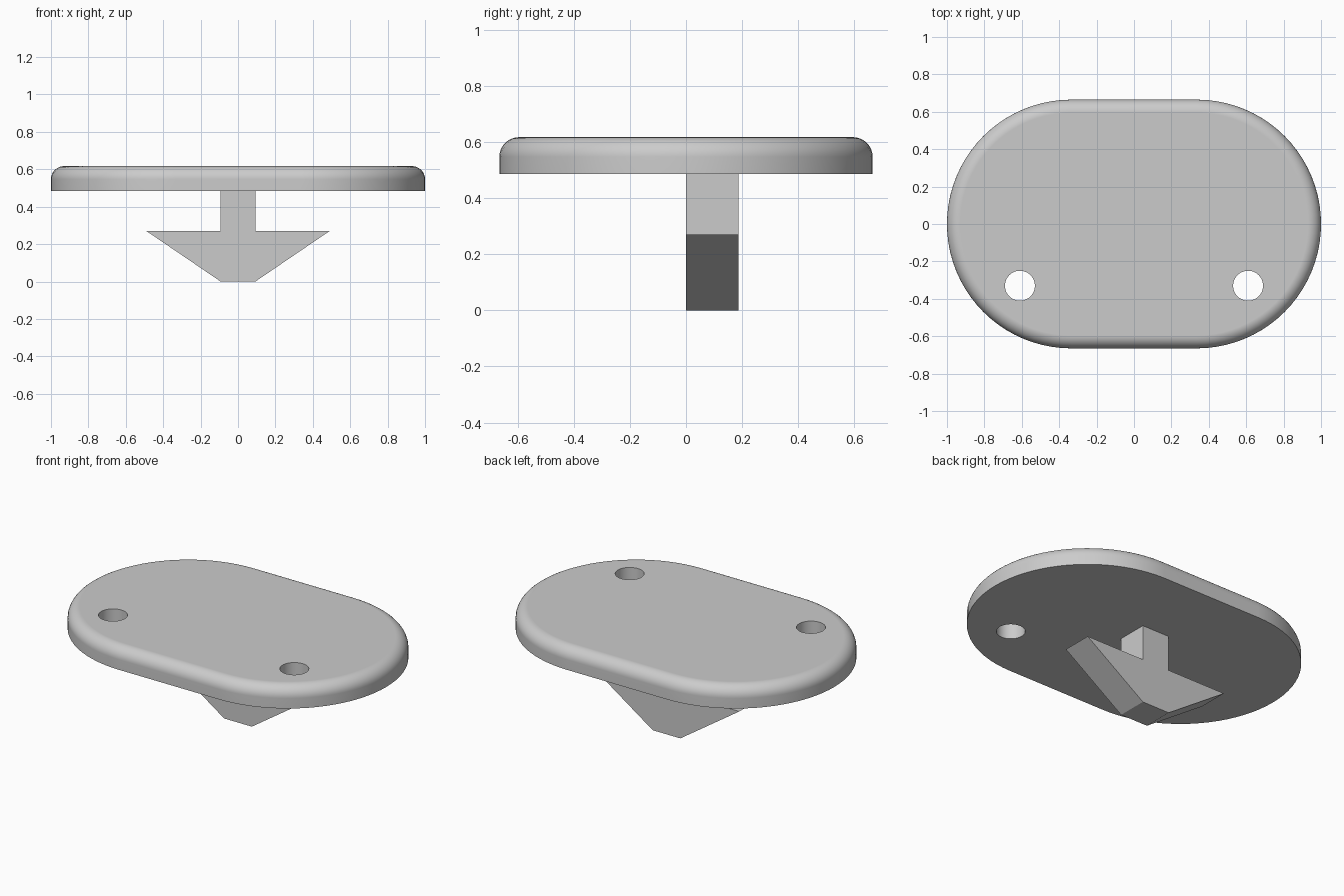
import bpy, bmesh
from math import sin, cos, pi

if "Cube" in bpy.data.objects:
    bpy.data.objects.remove(bpy.data.objects["Cube"])

grey = bpy.data.materials.new("plain grey")
grey.use_nodes = True
color = (0.6, 0.6, 0.6, 1)
grey.diffuse_color = color
grey.node_tree.nodes["Principled BSDF"].inputs["Base Color"].default_value = color

BOTTOM, TOP = 0.485, 0.617        # plate heights
RADIUS, CENTER, ROUND = 0.665, 0.335, 0.07


def finish(name, bm):
    bmesh.ops.recalc_face_normals(bm, faces=bm.faces)
    mesh = bpy.data.meshes.new(name)
    bm.to_mesh(mesh)
    bm.free()
    mesh.materials.append(grey)
    obj = bpy.data.objects.new(name, mesh)
    bpy.context.collection.objects.link(obj)
    return obj


def activate(obj):
    bpy.ops.object.select_all(action='DESELECT')
    obj.select_set(True)
    bpy.context.view_layer.objects.active = obj


def stadium(bm, inset, z, steps=40):
    r = RADIUS - inset
    ring = []
    for side, start in ((1, -pi / 2), (-1, pi / 2)):
        for i in range(steps + 1):
            a = start + pi * i / steps
            ring.append(bm.verts.new((side * CENTER + r * cos(a), r * sin(a), z)))
    return ring


# Oblong plate with a rounded upper rim
bm = bmesh.new()
rings = [stadium(bm, 0, BOTTOM)]
for i in range(9):
    a = pi / 2 * i / 8
    rings.append(stadium(bm, ROUND * (1 - cos(a)), TOP - ROUND * (1 - sin(a))))
for low, high in zip(rings, rings[1:]):
    for i in range(len(low)):
        j = (i + 1) % len(low)
        bm.faces.new((low[i], low[j], high[j], high[i]))
bm.faces.new(rings[0])
bm.faces.new(rings[-1])
plate = finish("plate", bm)

# Two round screw holes through the plate
activate(plate)
for x in (-0.61, 0.61):
    bpy.ops.mesh.primitive_cylinder_add(vertices=48, radius=0.08, depth=0.6,
                                        location=(x, -0.33, 0.55))
    cutter = bpy.context.object
    cutter.name = "hole_cutter"
    cutter.hide_render = True
    activate(plate)
    cut = plate.modifiers.new("hole", 'BOOLEAN')
    cut.operation = 'DIFFERENCE'
    cut.solver = 'EXACT'
    cut.object = cutter
    bpy.ops.object.modifier_apply(modifier=cut.name)
    bpy.data.objects.remove(cutter)
bpy.ops.object.shade_smooth_by_angle(angle=pi / 6)
plate.modifiers.new("even_shading", 'WEIGHTED_NORMAL').keep_sharp = True

# Arrow-shaped snap hook under the plate
half = [(0.093, 0), (0.49, 0.27), (0.093, 0.27), (0.093, BOTTOM)]
outline = half + [(-x, z) for x, z in reversed(half)]
bm = bmesh.new()
face = bm.faces.new([bm.verts.new((x, 0, z)) for x, z in outline])
sweep = bmesh.ops.extrude_face_region(bm, geom=[face])
bmesh.ops.translate(bm, vec=(0, 0.187, 0),
                    verts=[v for v in sweep["geom"] if isinstance(v, bmesh.types.BMVert)])
finish("snap_hook", bm)
